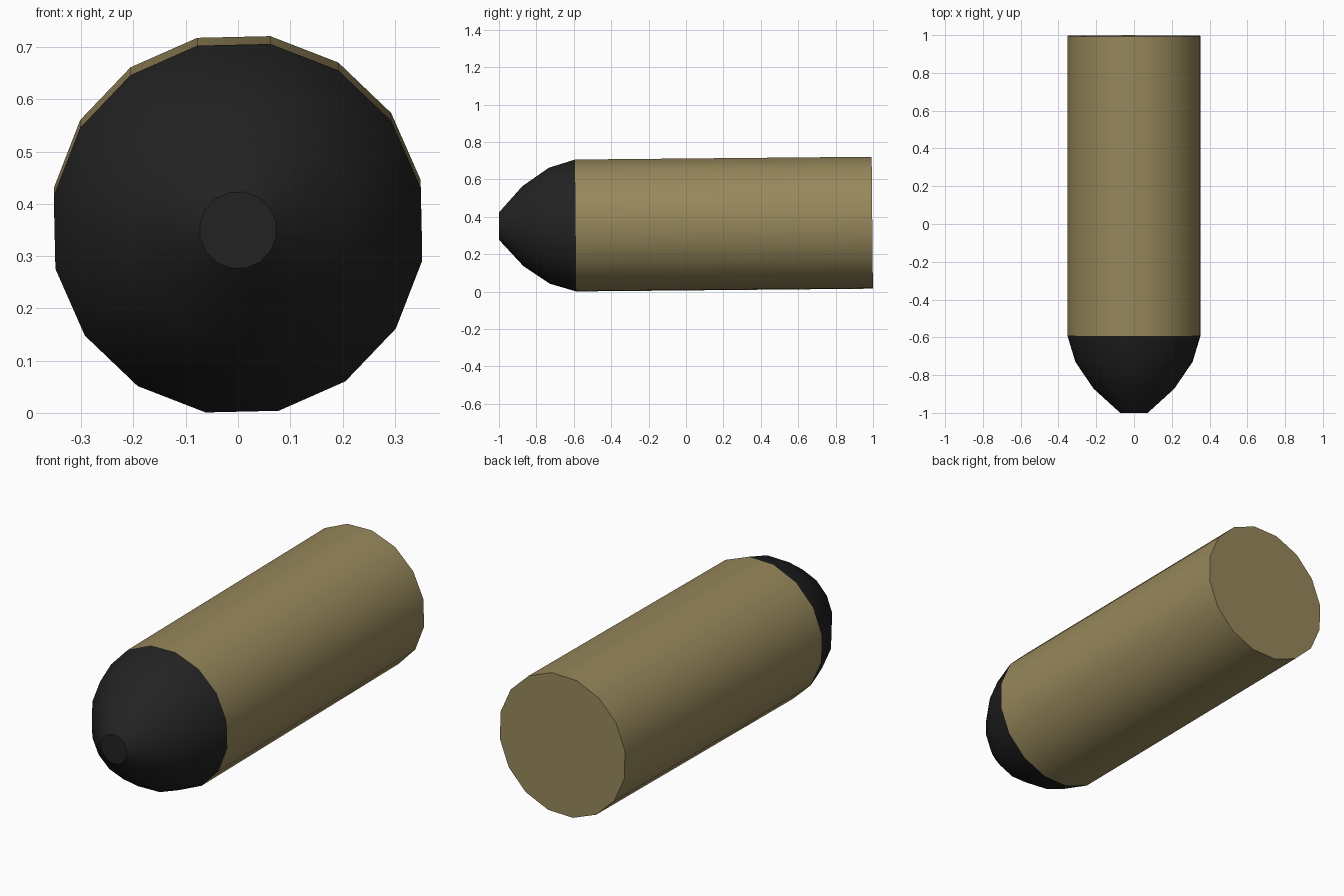
import bpy, bmesh, math
from mathutils import Matrix

if "Cube" in bpy.data.objects:
    bpy.data.objects.remove(bpy.data.objects["Cube"])

SIDES = 16
# slight tilt (tail up) and roll of the whole round
PITCH, ROLL = math.radians(0.54), math.radians(1.3)
PLACE = (Matrix.Translation((0, 0, 0.359)) @ Matrix.Rotation(PITCH, 4, 'X')
         @ Matrix.Rotation(-ROLL, 4, 'Y'))


def material(name, rgb):
    m = bpy.data.materials.new(name)
    m.diffuse_color = (*rgb, 1)
    m.use_nodes = True
    m.node_tree.nodes["Principled BSDF"].inputs["Base Color"].default_value = m.diffuse_color
    return m


def lathe(name, profile, mat, cap_front=False, cap_back=False):
    """Spin (y, radius) rings around the y axis."""
    bm = bmesh.new()
    rings = []
    for y, r in profile:
        ring = []
        for i in range(SIDES):
            a = 2 * math.pi * (i + 0.5) / SIDES
            ring.append(bm.verts.new((r * math.cos(a), y, r * math.sin(a))))
        rings.append(ring)
    for a, b in zip(rings, rings[1:]):
        for i in range(SIDES):
            j = (i + 1) % SIDES
            bm.faces.new((a[j], a[i], b[i], b[j])).smooth = True
    if cap_front:
        bm.faces.new(rings[0])
    if cap_back:
        bm.faces.new(rings[-1][::-1])
    bm.transform(PLACE)
    me = bpy.data.meshes.new(name)
    bm.to_mesh(me)
    bm.free()
    me.materials.append(mat)
    ob = bpy.data.objects.new(name, me)
    bpy.context.collection.objects.link(ob)
    bpy.context.view_layer.objects.active = ob
    ob.select_set(True)
    bpy.ops.object.shade_smooth_by_angle(angle=math.radians(40))
    ob.select_set(False)


brass = material("brass", (0.31, 0.245, 0.105))
black = material("black", (0.016, 0.016, 0.016))

# Casing: straight tube with a flat back
lathe("casing", [(-0.59, 0.358), (0.96, 0.358), (0.996, 0.358)], brass, cap_back=True)

# Nose: rounded ogive with a small flat tip
lathe("nose", [(-1.0, 0.074), (-0.872, 0.217), (-0.73, 0.315), (-0.59, 0.358)],
      black, cap_front=True)
